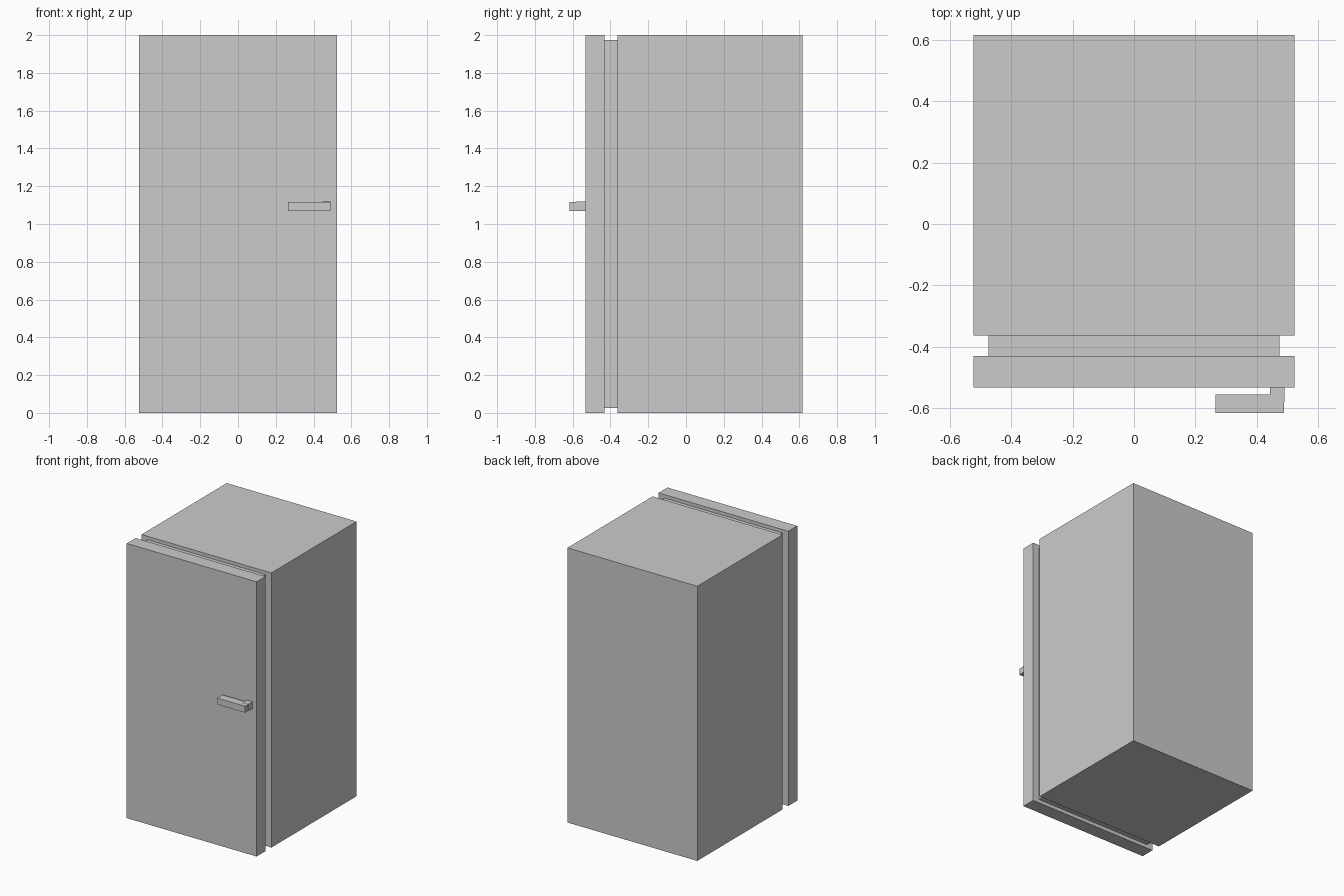
import bpy
import bmesh
from mathutils import Vector

if "Cube" in bpy.data.objects:
    bpy.data.objects.remove(bpy.data.objects["Cube"])


def box(name, x, y, z):
    """Axis-aligned box from (min, max) extents."""
    bm = bmesh.new()
    bmesh.ops.create_cube(bm, size=1)
    size = Vector((x[1] - x[0], y[1] - y[0], z[1] - z[0]))
    centre = Vector((x[0] + x[1], y[0] + y[1], z[0] + z[1])) / 2
    bmesh.ops.scale(bm, vec=size, verts=bm.verts)
    bmesh.ops.translate(bm, vec=centre, verts=bm.verts)
    mesh = bpy.data.meshes.new(name)
    bm.to_mesh(mesh)
    bm.free()
    obj = bpy.data.objects.new(name, mesh)
    bpy.context.collection.objects.link(obj)
    return obj


# Cabinet, seal and door, back to front
box("cabinet", (-0.523, 0.523), (-0.363, 0.617), (0, 2))
box("door_seal", (-0.474, 0.474), (-0.431, -0.363), (0.026, 1.975))
box("door", (-0.523, 0.523), (-0.533, -0.431), (0, 2))

# Handle: mounting post on the door and the grip in front of it
box("handle_post", (0.444, 0.490), (-0.581, -0.533), (1.069, 1.118))
box("handle_grip", (0.265, 0.489), (-0.617, -0.556), (1.070, 1.117))
